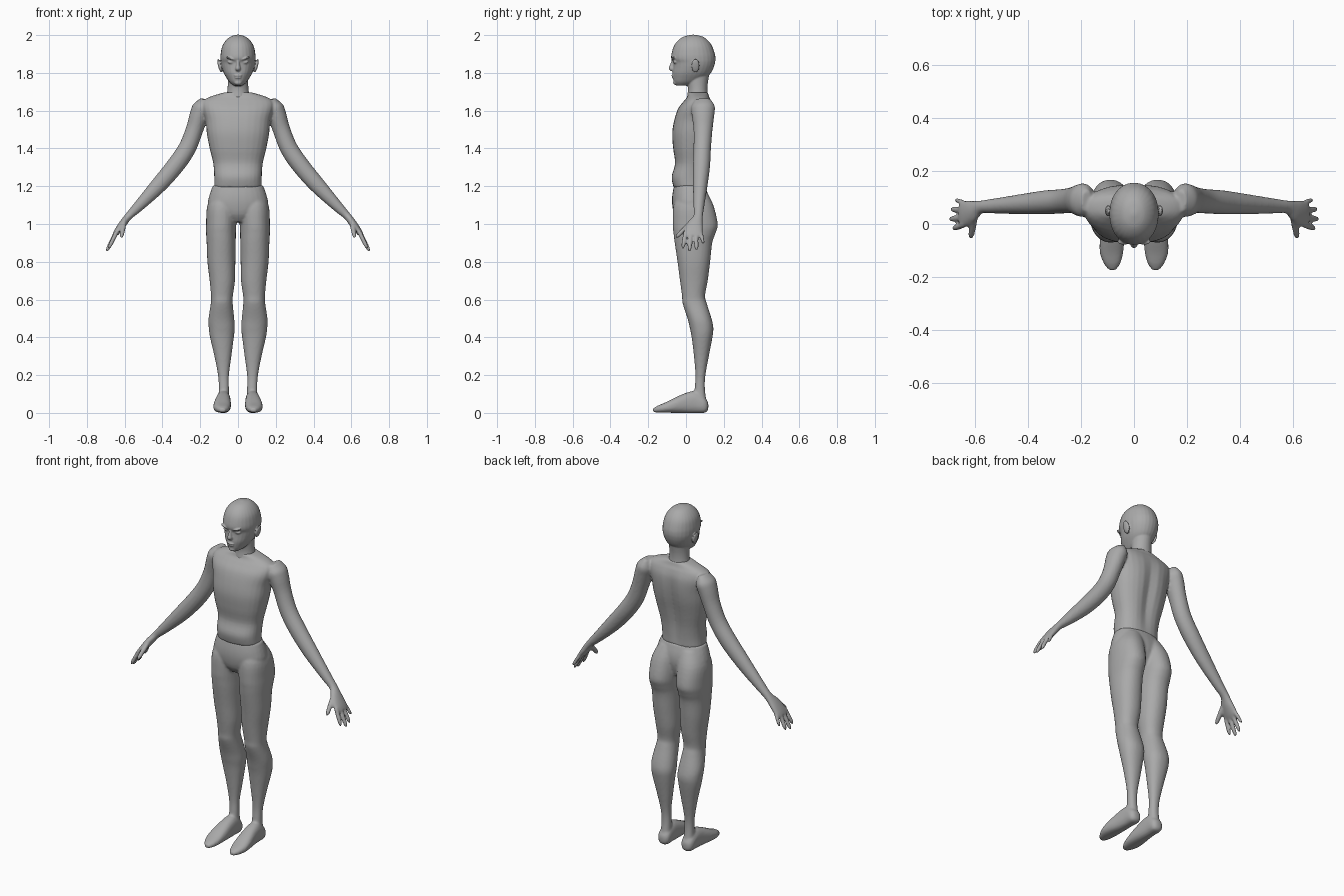
import bpy, bmesh, math
from mathutils import Vector

grey = bpy.data.materials.new("plain grey")
grey.diffuse_color = (0.4, 0.4, 0.4, 1)
X, Y, Z = Vector((1, 0, 0)), Vector((0, 1, 0)), Vector((0, 0, 1))
N, STEPS = 28, 4


def spline(rows):
    """Catmull-Rom interpolation of section rows."""
    out = []
    for i in range(len(rows) - 1):
        a, b = rows[max(i - 1, 0)], rows[i]
        c, d = rows[i + 1], rows[min(i + 2, len(rows) - 1)]
        for s in range(STEPS):
            t = s / STEPS
            out.append([0.5 * (2 * q + (r - p) * t + (2 * p - 5 * q + 4 * r - w) * t * t
                               + (3 * q - p - 3 * r + w) * t ** 3)
                        for p, q, r, w in zip(a, b, c, d)])
    return out + [list(rows[-1])]


def loft(bm, rows, frame=None, power=2.0, sides=(1,)):
    """Closed skin over sections (x, y, z, radius_u, radius_v); sides mirrors in x."""
    rows = spline(rows)
    for side in sides:
        rings = []
        for i, (x, y, z, ru, rv) in enumerate(rows):
            if frame:
                u, v = frame
            else:
                t = Vector(rows[min(i + 1, len(rows) - 1)][:3]) - Vector(rows[max(i - 1, 0)][:3])
                t.normalize()
                v = (Y - t * Y.dot(t)).normalized()
                u = v.cross(t)
            ring = []
            for k in range(N):
                a = 2 * math.pi * k / N
                c, s = math.cos(a), math.sin(a)
                p = Vector((x, y, z)) + u * math.copysign(abs(c) ** (2 / power), c) * ru \
                    + v * math.copysign(abs(s) ** (2 / power), s) * rv
                p.x *= side
                ring.append(bm.verts.new(p))
            rings.append(ring)
        new = []
        for r0, r1 in zip(rings, rings[1:]):
            for k in range(N):
                j = (k + 1) % N
                new.append(bm.faces.new((r0[k], r0[j], r1[j], r1[k])))
        new += [bm.faces.new(rings[0]), bm.faces.new(rings[-1])]
        bmesh.ops.recalc_face_normals(bm, faces=new)


def upright(rows):
    """(z, x centre, half width, front y, back y) -> section rows."""
    return [(cx, (f + b) / 2, z, rx, (b - f) / 2) for z, cx, rx, f, b in rows]


def blob(bm, centre, radii, tilt=0.0, sides=(1,)):
    """Ellipsoid tilted about y."""
    for side in sides:
        for v in bmesh.ops.create_uvsphere(bm, u_segments=16, v_segments=10, radius=1)["verts"]:
            x, z = v.co.x * radii[0], v.co.z * radii[2]
            c, s = math.cos(tilt), math.sin(tilt)
            v.co = (side * (centre[0] + x * c - z * s), centre[1] + v.co.y * radii[1],
                    centre[2] + x * s + z * c)
        if side < 0:
            bm.normal_update()


def finish(name, bm, voxel, smooth):
    bmesh.ops.recalc_face_normals(bm, faces=bm.faces)
    me = bpy.data.meshes.new(name)
    bm.to_mesh(me)
    bm.free()
    ob = bpy.data.objects.new(name, me)
    bpy.context.collection.objects.link(ob)
    me.materials.append(grey)
    for p in me.polygons:
        p.use_smooth = True
    m = ob.modifiers.new("blend", "REMESH")   # fuse overlapping lofts
    m.mode, m.voxel_size, m.use_smooth_shade = "VOXEL", voxel, True
    m = ob.modifiers.new("soften", "SMOOTH")
    m.factor, m.iterations = 0.5, smooth


BOTH = (1, -1)

# torso
bm = bmesh.new()
loft(bm, upright([
    (1.195, 0, .126, -.066, .10), (1.25, 0, .126, -.076, .103), (1.32, 0, .131, -.058, .11),
    (1.40, 0, .15, -.068, .125), (1.48, 0, .165, -.073, .142), (1.55, 0, .172, -.062, .150),
    (1.61, 0, .188, -.042, .148), (1.65, 0, .185, -.012, .135), (1.675, 0, .145, .008, .122),
    (1.697, 0, .07, .012, .116)]), (X, Y), 2.4)
for v in bm.verts:   # spine groove
    if v.co.y > .04:
        v.co.y -= .018 * math.exp(-(v.co.x / .035) ** 2) * max(0, 1 - ((v.co.z - 1.42) / .24) ** 2)
# arms and palms
loft(bm, [(.178, .088, 1.66, .02, .04), (.19, .09, 1.622, .047, .062), (.205, .09, 1.58, .05, .06),
          (.23, .09, 1.50, .046, .05), (.27, .086, 1.40, .047, .046), (.335, .082, 1.305, .047, .045),
          (.425, .075, 1.20, .042, .038), (.53, .068, 1.09, .028, .028), (.58, .064, 1.04, .02, .025),
          (.612, .048, .998, .02, .042), (.642, .038, .957, .016, .05), (.658, .036, .935, .010, .046)],
     sides=BOTH)
# fingers and thumb
for base, tip, r in [((.64, .078, .958), (.675, .092, .895), .010),
                     ((.648, .052, .95), (.692, .056, .862), .0115),
                     ((.648, .024, .95), (.697, .018, .853), .0115),
                     ((.642, -.002, .958), (.685, -.018, .870), .0115),
                     ((.602, .03, 1.01), (.618, -.054, .928), .013)]:
    b, t = Vector(base), Vector(tip)
    loft(bm, [(*b.lerp(t, f), r * s, r * s) for f, s in
              ((0, 1), (.5, 1), (.85, .85), (1, .35))], sides=BOTH)
finish("torso_and_arms", bm, .0065, 3)

# hips
bm = bmesh.new()
loft(bm, upright([(1.205, 0, .133, -.063, .10), (1.15, 0, .152, -.073, .118),
                  (1.10, 0, .158, -.073, .122), (1.05, 0, .12, -.062, .112),
                  (1.01, 0, .04, -.035, .095)]), (X, Y), 2.2)
# legs
loft(bm, upright([
    (1.18, .062, .06, -.03, .105), (1.10, .083, .079, -.066, .145), (1.0, .089, .080, -.070, .168),
    (.95, .090, .079, -.066, .156), (.90, .089, .077, -.060, .139), (.80, .088, .074, -.045, .128),
    (.70, .083, .067, -.032, .115), (.62, .085, .058, -.021, .101), (.58, .086, .058, -.018, .11),
    (.50, .088, .068, .008, .135), (.45, .086, .069, .020, .145), (.40, .085, .063, .030, .14),
    (.30, .080, .045, .042, .121), (.20, .077, .029, .050, .103), (.13, .075, .027, .046, .10),
    (.05, .075, .030, .040, .11)]), (X, Y), 2.2, BOTH)
# feet
loft(bm, [(.076, .118, .035, .016, .018), (.076, .10, .04, .035, .04), (.077, .05, .056, .038, .058),
          (.079, 0, .052, .041, .054), (.083, -.06, .04, .046, .040), (.085, -.11, .028, .044, .027),
          (.083, -.15, .02, .031, .018), (.082, -.174, .014, .014, .010)], (X, Z), 2.4, BOTH)
for v in bm.verts:
    v.co.z = max(v.co.z, 0)
finish("hips_and_legs", bm, .0075, 3)

# head
bm = bmesh.new()
loft(bm, upright([
    (2.002, 0, .008, .03, .046), (1.992, 0, .04, -.012, .088), (1.97, 0, .066, -.044, .118),
    (1.94, 0, .084, -.065, .139), (1.90, 0, .092, -.077, .153), (1.875, 0, .093, -.078, .156),
    (1.855, 0, .091, -.068, .154), (1.83, 0, .086, -.068, .147), (1.80, 0, .076, -.071, .132),
    (1.775, 0, .062, -.069, .108), (1.75, 0, .044, -.064, .07), (1.732, 0, .022, -.05, .02)]),
    (X, Y), 2.1)
# neck
loft(bm, upright([(1.67, 0, .062, .005, .118), (1.71, 0, .056, .010, .114),
                  (1.75, 0, .054, .006, .116), (1.80, 0, .055, .0, .125)]), (X, Y))
# nose
loft(bm, [(0, -.062, 1.872, .008, .012), (0, -.07, 1.845, .009, .014),
          (0, -.075, 1.822, .014, .017), (0, -.068, 1.81, .010, .012)], (X, Y))
# brows, eyes, lips, chin and ears
blob(bm, (.038, -.066, 1.876), (.028, .013, .006), .28, BOTH)
blob(bm, (.038, -.056, 1.856), (.018, .011, .008), .15, BOTH)
blob(bm, (0, -.070, 1.786), (.022, .008, .0045))
blob(bm, (0, -.068, 1.775), (.018, .008, .0045))
blob(bm, (0, -.056, 1.748), (.02, .012, .012))
blob(bm, (.097, .05, 1.838), (.009, .022, .037), -.25, BOTH)
finish("head_and_neck", bm, .004, 2)
